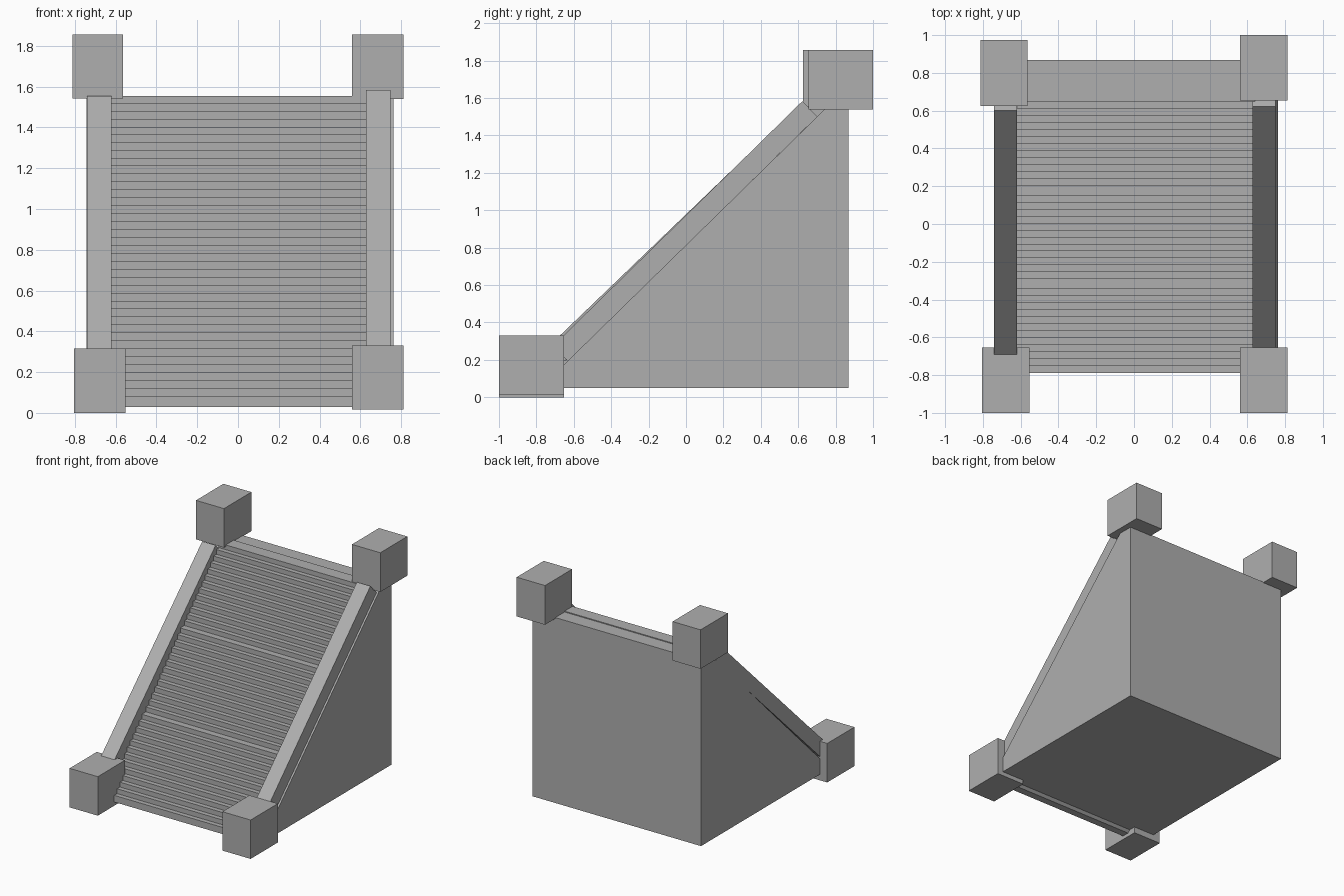
import bpy, bmesh
from mathutils import Vector

if "Cube" in bpy.data.objects:
    bpy.data.objects.remove(bpy.data.objects["Cube"])

# Dark grey stone for every part
stone = bpy.data.materials.new("dark_grey_stone")
stone.diffuse_color = (0.43, 0.43, 0.43, 1)
stone.use_nodes = True
stone.node_tree.nodes["Principled BSDF"].inputs["Base Color"].default_value = stone.diffuse_color


def extrude_profile(name, pts, x0, x1):
    """Side profile of (y, z) points, extruded from x0 to x1."""
    bm = bmesh.new()
    face = bm.faces.new([bm.verts.new((x0, y, z)) for y, z in pts])
    res = bmesh.ops.extrude_face_region(bm, geom=[face])
    verts = [v for v in res["geom"] if isinstance(v, bmesh.types.BMVert)]
    bmesh.ops.translate(bm, verts=verts, vec=(x1 - x0, 0, 0))
    bmesh.ops.recalc_face_normals(bm, faces=bm.faces)
    mesh = bpy.data.meshes.new(name)
    bm.to_mesh(mesh)
    bm.free()
    mesh.materials.append(stone)
    ob = bpy.data.objects.new(name, mesh)
    bpy.context.collection.objects.link(ob)
    return ob


def block(name, x0, x1, y0, y1, z0, z1):
    return extrude_profile(name, [(y0, z0), (y1, z0), (y1, z1), (y0, z1)], x0, x1)


def rail(name, x0, x1, start, end, thick=0.114):
    """Sloped bar with square ends; start and end lie on its top edge."""
    a, b = Vector(start), Vector(end)
    d = (b - a).normalized()
    n = Vector((d.y, -d.x)) * thick
    a = a - d * 0.08          # run into the lower post
    return extrude_profile(name, [a, b, b + n, a + n], x0, x1)


# Sloped solid base under the stairs
extrude_profile("base_wedge", [(-0.78, 0.05), (0.868, 0.05), (0.868, 1.548),
                               (0.75, 1.548)], -0.742, 0.763)

# Three flights of steps; each sawtooth ends in a slightly deeper tread
STEPS = 13
flights = [(-0.79, 0.045), (-0.29, 0.55), (0.20, 1.06), (0.70, 1.555)]
for i in range(3):
    (y0, z0), (y1, z1) = flights[i], flights[i + 1]
    dy, dz = (y1 - y0 - 0.015) / STEPS, (z1 - z0) / STEPS
    pts = [(y0, z0 - 0.015)]
    for s in range(STEPS):
        if s:
            pts.append((y0 + s * dy, z0 + s * dz))
        pts.append((y0 + s * dy, z0 + (s + 1) * dz))
    back = 0.75 if i == 2 else y1 + 0.03
    pts += [(back, z1), (back, z1 - 0.06), (y0 + 0.06, z0 - 0.015)]
    extrude_profile(f"steps_flight_{i + 1}", pts, -0.63, 0.64)

# Side rails
rail("rail_left", -0.74, -0.62, (-0.69, 0.315), (0.60, 1.555))
rail("rail_right", 0.627, 0.748, (-0.655, 0.33), (0.622, 1.583))

# Corner posts
block("lower_post_left", -0.805, -0.553, -1.0, -0.653, 0.0, 0.315)
block("lower_post_right", 0.56, 0.813, -1.0, -0.653, 0.016, 0.33)
block("upper_post_left", -0.813, -0.563, 0.625, 0.975, 1.542, 1.857)
block("upper_post_right", 0.56, 0.813, 0.655, 1.0, 1.54, 1.857)
